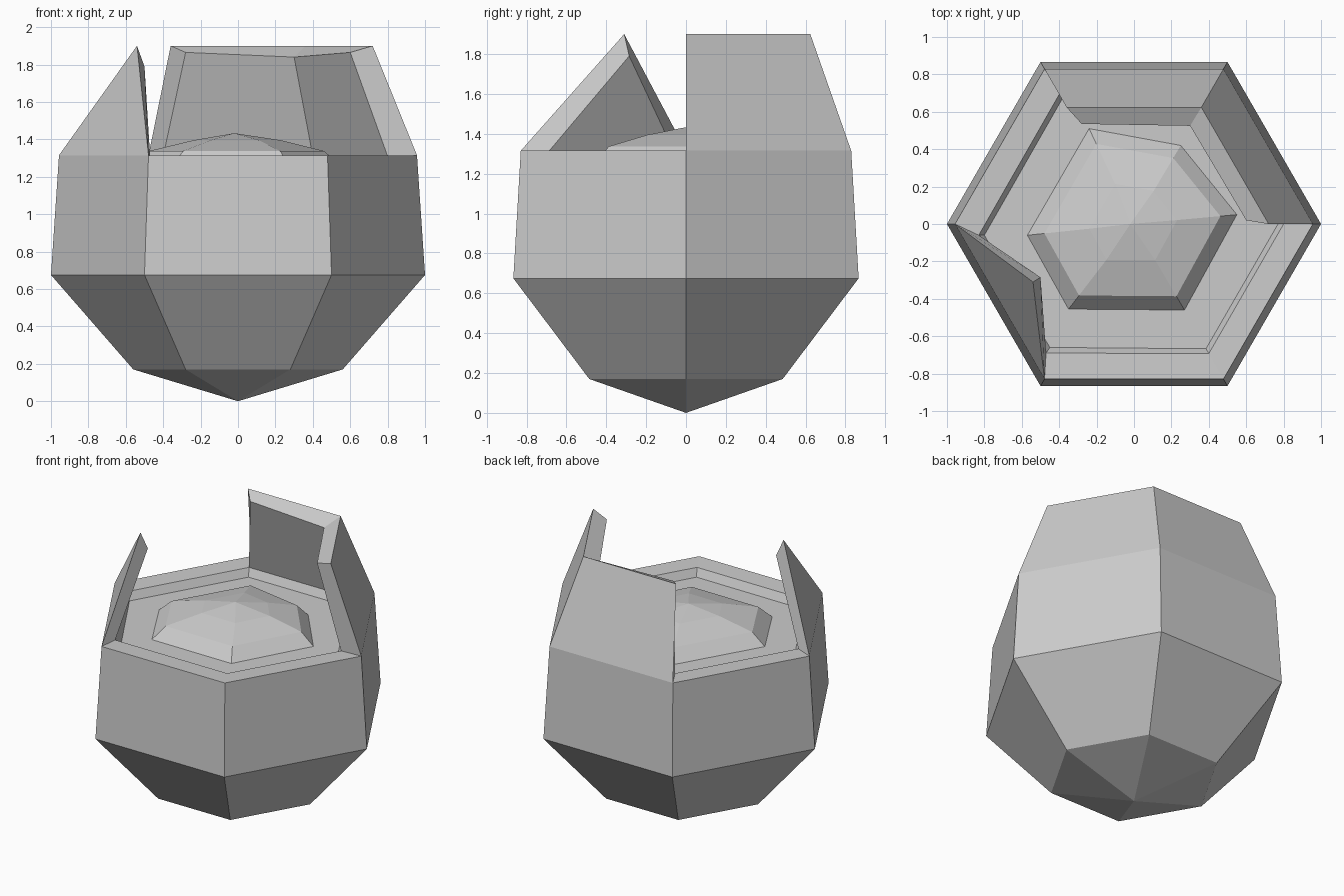
import bpy, bmesh
from math import cos, sin, radians

cube = bpy.data.objects.get("Cube")
if cube:
    bpy.data.objects.remove(cube, do_unlink=True)

grey = bpy.data.materials.new("eggshell_grey")
grey.use_nodes = True
colour = (0.6, 0.6, 0.6, 1)
grey.diffuse_color = colour
grey.node_tree.nodes["Principled BSDF"].inputs["Base Color"].default_value = colour


def hexagon(bm, radius, z):
    return [bm.verts.new((radius * cos(radians(60 * i)), radius * sin(radians(60 * i)), z))
            for i in range(6)]


def bridge(bm, lower, upper, sides=range(6)):
    for i in sides:
        j = (i + 1) % 6
        bm.faces.new((lower[i], lower[j], upper[j], upper[i]))


def fan(bm, ring, tip):
    for i in range(6):
        bm.faces.new((ring[i], ring[(i + 1) % 6], tip))


def finish(bm, name):
    bmesh.ops.recalc_face_normals(bm, faces=bm.faces[:])
    mesh = bpy.data.meshes.new(name)
    bm.to_mesh(mesh)
    bm.free()
    mesh.materials.append(grey)
    obj = bpy.data.objects.new(name, mesh)
    bpy.context.collection.objects.link(obj)


# Broken shell: outer bowl, rim, inner lip and floor
bm = bmesh.new()
base, belly, edge = hexagon(bm, 0.56, 0.17), hexagon(bm, 1.0, 0.675), hexagon(bm, 0.957, 1.315)
lip, floor = hexagon(bm, 0.80, 1.31), hexagon(bm, 0.77, 1.255)
lip[3].co = (-0.83, -0.06, 1.31)
lip[4].co = (-0.47, -0.69, 1.31)
floor[3].co = (-0.80, -0.06, 1.255)
floor[4].co = (-0.45, -0.66, 1.255)
fan(bm, base, bm.verts.new((0, 0, 0)))
bridge(bm, base, belly)
bridge(bm, belly, edge)
bridge(bm, edge, lip, (2, 4, 5))
bridge(bm, lip, floor)
bm.faces.new(floor)

# Tall standing pieces on two neighbouring sides
top = hexagon(bm, 0.72, 1.9)
for v in top[3:]:
    bm.verts.remove(v)
top = top[:3]
inner = [bm.verts.new(p) for p in ((0.6, 0.02, 1.865), (0.3, 0.525, 1.84), (-0.28, 0.535, 1.865))]
for ring_a, ring_b in ((edge, top), (top, inner), (inner, lip)):
    bridge(bm, ring_a, ring_b, (0, 1))
for i in (0, 2):
    bm.faces.new((edge[i], top[i], inner[i], lip[i]))

# Pointed shard on the opposite side
tip = bm.verts.new((-0.54, -0.31, 1.9))
inner_tip = bm.verts.new((-0.5, -0.285, 1.79))
bm.faces.new((edge[3], edge[4], tip))
bm.faces.new((lip[4], lip[3], inner_tip))
for i in (3, 4):
    bm.faces.new((edge[i], tip, inner_tip, lip[i]))
finish(bm, "broken_shell")

# Yolk: irregular bevelled hexagon with a low dome
bm = bmesh.new()
outline = ((0.55, 0.05), (0.25, 0.42), (-0.24, 0.51), (-0.57, -0.06), (-0.35, -0.455), (0.27, -0.46))
rings = [[bm.verts.new((x * s, y * s, z)) for x, y in outline]
         for s, z in ((1, 1.255), (0.84, 1.337), (0.42, 1.395))]
bridge(bm, rings[0], rings[1])
bridge(bm, rings[1], rings[2])
fan(bm, rings[2], bm.verts.new((-0.02, 0, 1.433)))
finish(bm, "yolk")
